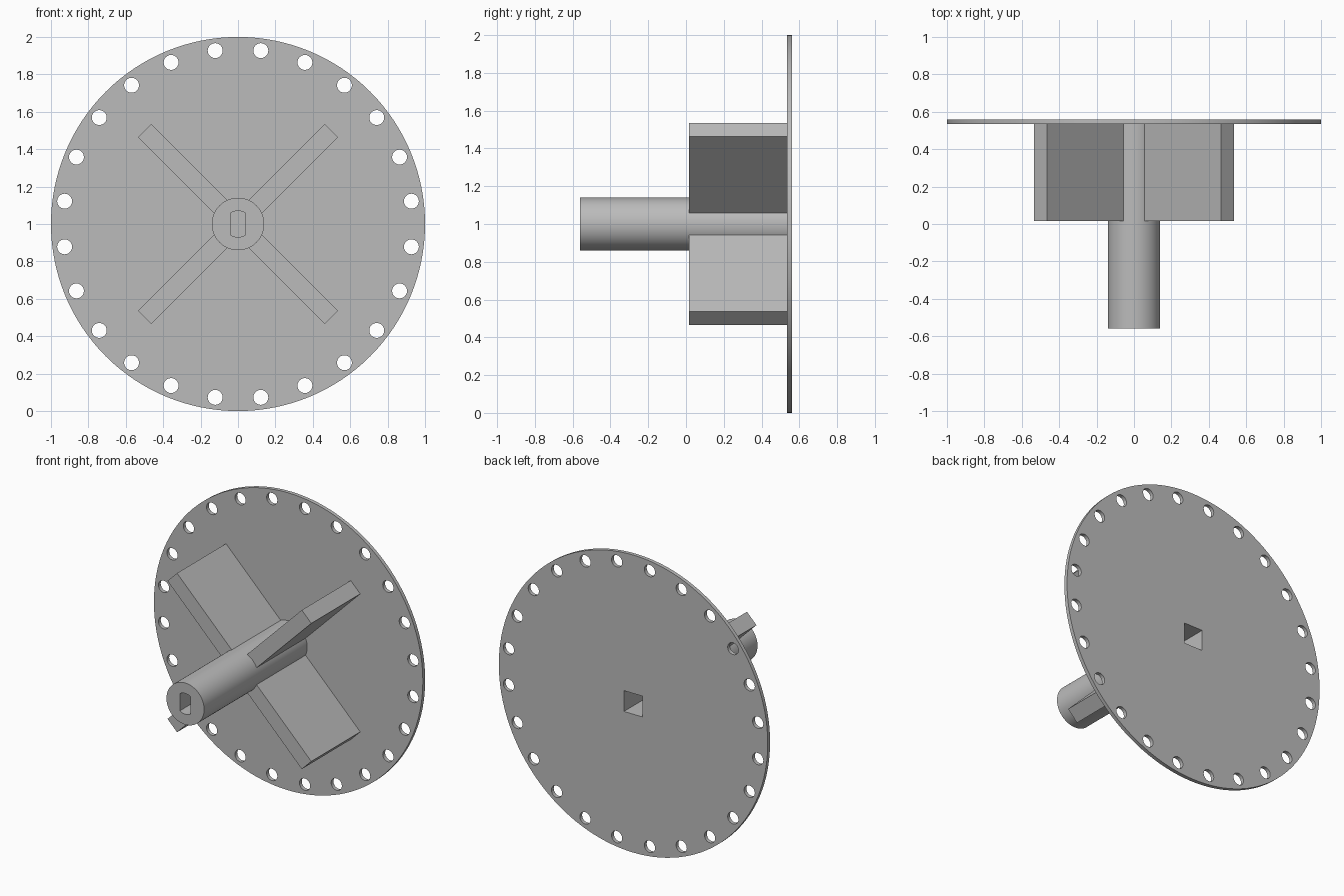
import bpy, bmesh, math
from mathutils import Vector

if "Cube" in bpy.data.objects:
    bpy.data.objects.remove(bpy.data.objects["Cube"])

AXIS_Z = 1.0
PLATE_FRONT, PLATE_BACK = 0.535, 0.56
SHAFT_FRONT = -0.56

grey = bpy.data.materials.new("plain grey")
grey.use_nodes = True
grey.diffuse_color = (0.5, 0.5, 0.5, 1)
grey.node_tree.nodes["Principled BSDF"].inputs["Base Color"].default_value = (0.5, 0.5, 0.5, 1)


def circle(radius, count, cx=0, cz=0):
    return [(cx + radius * math.cos(math.tau * i / count),
             cz + radius * math.sin(math.tau * i / count)) for i in range(count)]


def rectangle(x0, x1, z0, z1):
    return [(x0, z0), (x1, z0), (x1, z1), (x0, z1)]


def prisms(name, profiles, y0, y1):
    """Extrude flat outlines, given around the shaft axis, from y0 to y1."""
    bm = bmesh.new()
    for outline in profiles:
        face = bm.faces.new([bm.verts.new((x, y0, z + AXIS_Z)) for x, z in outline])
        side = bmesh.ops.extrude_face_region(bm, geom=[face])["geom"]
        moved = [v for v in side if isinstance(v, bmesh.types.BMVert)]
        bmesh.ops.translate(bm, verts=moved, vec=Vector((0, y1 - y0, 0)))
    bmesh.ops.recalc_face_normals(bm, faces=bm.faces)
    mesh = bpy.data.meshes.new(name)
    bm.to_mesh(mesh)
    bm.free()
    mesh.materials.append(grey)
    obj = bpy.data.objects.new(name, mesh)
    bpy.context.collection.objects.link(obj)
    return obj


def select(obj):
    bpy.ops.object.select_all(action="DESELECT")
    obj.select_set(True)
    bpy.context.view_layer.objects.active = obj


def cut(obj, cutter):
    mod = obj.modifiers.new("cut", "BOOLEAN")
    mod.operation, mod.solver, mod.object = "DIFFERENCE", "EXACT", cutter
    select(obj)
    bpy.ops.object.modifier_apply(modifier=mod.name)
    bpy.data.objects.remove(cutter)


def smooth(obj):
    select(obj)
    bpy.ops.object.shade_smooth_by_angle(angle=math.radians(30))


square = rectangle(-0.07, 0.07, -0.07, 0.07)

# Thin disc with a ring of holes and a square centre opening
plate = prisms("plate", [circle(1, 128)], PLATE_FRONT, PLATE_BACK)
holes = [circle(0.04, 24, 0.935 * math.cos(a), 0.935 * math.sin(a))
         for a in (math.radians(7.5 + 15 * i) for i in range(24))]
cut(plate, prisms("plate_cutter", holes + [square], PLATE_FRONT - 0.1, PLATE_BACK + 0.1))
smooth(plate)

# Shaft with a square socket behind and a flat-sided socket in front
shaft = prisms("shaft", [circle(0.14, 64)], SHAFT_FRONT, PLATE_FRONT)
cut(shaft, prisms("square_cutter", [square], 0.05, PLATE_BACK))
flat = math.acos(0.04 / 0.07)
arc = [flat + (math.pi - 2 * flat) * i / 8 for i in range(9)]
slot = [(0.07 * math.cos(a), 0.07 * math.sin(a)) for a in arc + [a + math.pi for a in arc]]
cut(shaft, prisms("slot_cutter", [slot], SHAFT_FRONT - 0.1, -0.05))
smooth(shaft)

# Four diagonal fins between shaft and plate
for i, name in enumerate(("upper_left", "upper_right", "lower_right", "lower_left")):
    a = math.radians(45 + 90 * i)
    outline = [(x * math.cos(a) - z * math.sin(a), x * math.sin(a) + z * math.cos(a))
               for x, z in rectangle(0.11, 0.706, -0.05, 0.05)]
    prisms(name + "_fin", [outline], 0.015, PLATE_FRONT)
